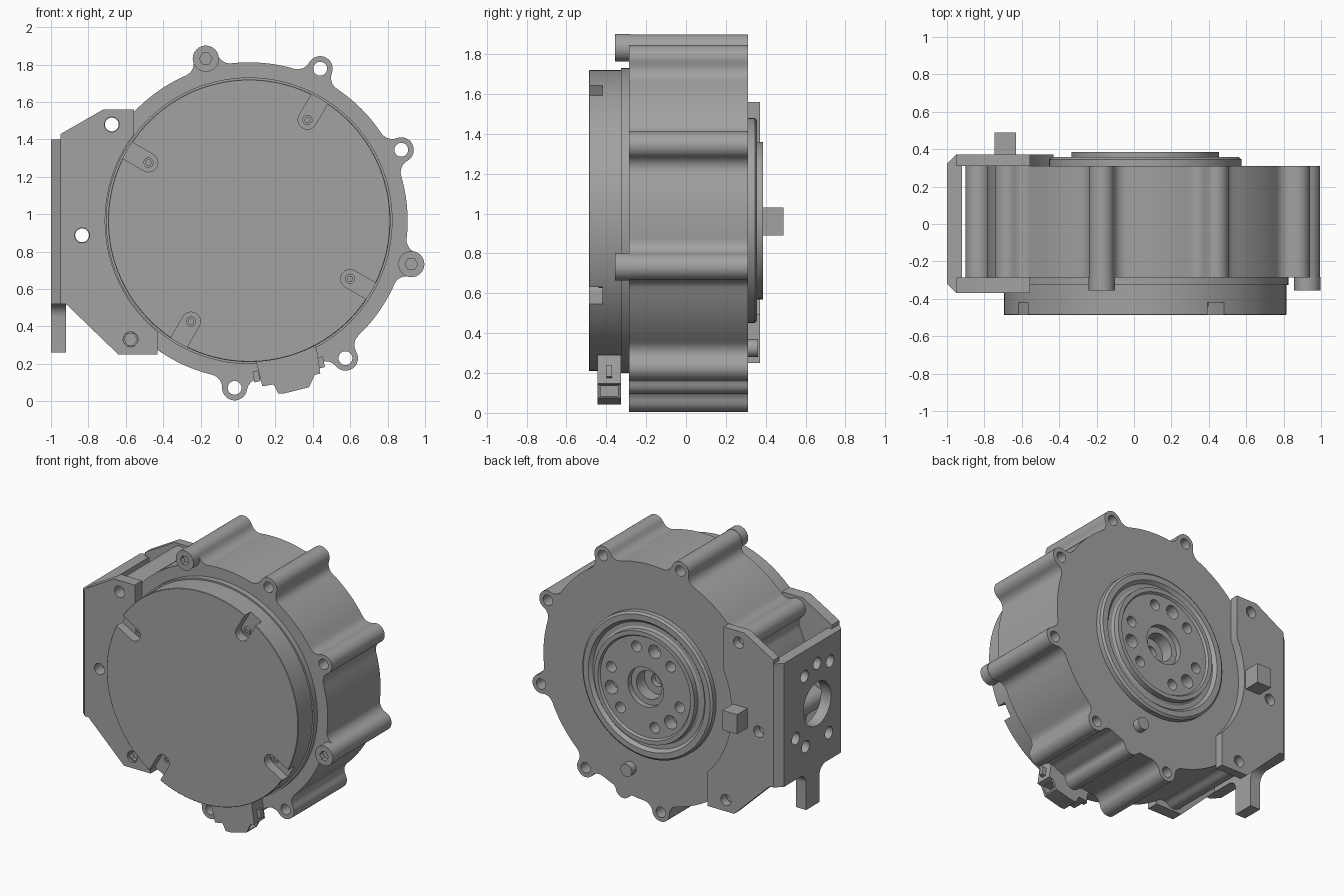
import bpy, bmesh
from math import sin, cos, pi, radians, acos, atan2, hypot

if "Cube" in bpy.data.objects:
    bpy.data.objects.remove(bpy.data.objects["Cube"])

grey = bpy.data.materials.new("machined_grey")
grey.use_nodes = True
GREY = (0.36, 0.36, 0.36, 1)
grey.diffuse_color = GREY
grey.node_tree.nodes["Principled BSDF"].inputs["Base Color"].default_value = GREY

CX, CZ = 0.06, 0.965          # motor axis
LUG_R = 0.897                 # bolt circle
LUGS = [25 + 40 * k for k in range(9)]
AXES = {"x": lambda u, v, w: (w, u, v),
        "y": lambda u, v, w: (u, w, v),
        "z": lambda u, v, w: (u, v, w)}


def finish(name, bm):
    bmesh.ops.recalc_face_normals(bm, faces=bm.faces)
    me = bpy.data.meshes.new(name)
    bm.to_mesh(me)
    bm.free()
    me.materials.append(grey)
    ob = bpy.data.objects.new(name, me)
    bpy.context.collection.objects.link(ob)
    return ob


def prism(name, pts, a, b, axis="y"):
    bm = bmesh.new()
    lo, hi = [[bm.verts.new(AXES[axis](u, v, w)) for u, v in pts] for w in (a, b)]
    bm.faces.new(lo)
    bm.faces.new(hi)
    for i in range(len(pts)):
        j = (i + 1) % len(pts)
        bm.faces.new((lo[i], lo[j], hi[j], hi[i]))
    return finish(name, bm)


def arc(cx, cy, r, a0, a1, n):
    return [(cx + r * cos(a0 + (a1 - a0) * i / n), cy + r * sin(a0 + (a1 - a0) * i / n))
            for i in range(n + 1)]


def rod(name, x, z, r, a, b, axis="y", n=24):
    return prism(name, arc(x, z, r, 0, 2 * pi, n)[:-1], a, b, axis)


def lathe(name, profile, n=96):
    """Revolve (radius, y) points around the motor axis."""
    bm = bmesh.new()
    rings = []
    for r, y in profile:
        if r == 0:
            rings.append([bm.verts.new((CX, y, CZ))] * n)
        else:
            rings.append([bm.verts.new((CX + r * cos(2 * pi * i / n), y, CZ + r * sin(2 * pi * i / n)))
                          for i in range(n)])
    for p, q in zip(rings, rings[1:]):
        for i in range(n):
            j = (i + 1) % n
            bm.faces.new(list(dict.fromkeys((p[i], p[j], q[j], q[i]))))
    return finish(name, bm)


def cut(ob, cutters):
    bm = bmesh.new()
    for c in cutters:
        bm.from_mesh(c.data)
        bpy.data.objects.remove(c)
    tool = finish("cutter", bm)
    tool.hide_render = True
    mod = ob.modifiers.new("cut", "BOOLEAN")
    mod.operation, mod.solver, mod.object = "DIFFERENCE", "EXACT", tool
    bpy.context.view_layer.objects.active = ob
    bpy.ops.object.modifier_apply(modifier="cut")
    bpy.data.objects.remove(tool)


def polar(r, deg):
    return CX + r * cos(radians(deg)), CZ + r * sin(radians(deg))


def lug_hole(deg, a, b, r=0.037):
    return rod("hole", *polar(LUG_R, deg), r, a, b)


# Housing outline: circle with filleted lugs
def outline(R, lobes):
    pts = []
    for n, (deg, d, r, f) in enumerate(lobes):
        t, D = radians(deg), R + f
        alpha = acos((D * D + d * d - (f + r) ** 2) / (2 * D * d))
        lx, lz = polar(d, deg)
        ends = []
        for s in (-1, 1):
            fx, fz = CX + D * cos(t + s * alpha), CZ + D * sin(t + s * alpha)
            a0 = t + s * alpha + pi
            a1 = atan2(lz - fz, lx - fx)
            delta = (a1 - a0 + pi) % (2 * pi) - pi
            ends.append((arc(fx, fz, f, a0, a0 + delta, 6), a1 + pi))
        (fil0, b0), (fil1, b1) = ends
        pts += fil0 + arc(lx, lz, r, b0, b0 + (b1 - b0) % (2 * pi), 16)[1:-1] + fil1[::-1]
        nxt = lobes[(n + 1) % len(lobes)]
        nd, nr, nf = nxt[1:]
        nalpha = acos(((R + nf) ** 2 + nd * nd - (nf + nr) ** 2) / (2 * (R + nf) * nd))
        start = t + alpha
        span = (radians(nxt[0]) - nalpha - start) % (2 * pi)
        pts += arc(CX, CZ, R, start, start + span, 10)[1:-1]
    return pts


lobes = [(d, LUG_R, 0.067, 0.07) for d in LUGS] + [(285, 0.84, 0.06, 0.04)]
housing = prism("housing", outline(0.847, sorted(lobes)), -0.285, 0.31)
cut(housing, [lug_hole(d, -0.4, 0.4) for d in LUGS] + [rod("pocket", CX, CZ, 0.455, 0.15, 0.4, n=96)])

# Front cover with four radial screw slots
cover = lathe("front_cover", [(0, -0.487), (0.752, -0.487), (0.755, -0.484), (0.755, -0.325),
                              (0.766, -0.325), (0.766, -0.28), (0, -0.28)], 128)
slots = []
for deg in (60, 150, 240, 330):
    t = radians(deg)
    x, z = polar(0.622, deg)
    end = arc(x, z, 0.05, t + pi / 2, t + 3 * pi / 2, 12)
    far = [(px + 0.25 * cos(t), pz + 0.25 * sin(t)) for px, pz in (end[-1], end[0])]
    slots.append(prism("slot", end + far, -0.6, -0.42))
    screw = rod("cover_screw", x, z, 0.027, -0.44, -0.41)
    cut(screw, [rod("socket", x, z, 0.015, -0.5, -0.43, n=6)])
cut(cover, slots)

# Output hub with stepped bore and bolt pattern
hub = lathe("output_hub", [(0, 0.16), (0.45, 0.16), (0.45, 0.31), (0.515, 0.31), (0.515, 0.345),
                           (0.5, 0.357), (0.46, 0.357), (0.44, 0.335), (0.41, 0.335), (0.395, 0.345),
                           (0.395, 0.385), (0.365, 0.385), (0.355, 0.37), (0.14, 0.37), (0.14, 0.33),
                           (0.1, 0.33), (0.1, 0.24), (0.045, 0.24), (0.045, 0.2), (0, 0.2)])
cut(hub, [rod("hole", *polar(0.28, base + off), 0.038 if off else 0.048, 0.28, 0.5)
          for base in (-15, 105, 225) for off in (-30, 0, 30)])

# Locating peg on the back
rod("back_peg", 0.22, 0.325, 0.045, 0.3, 0.36)


# Side bracket: two cheek plates, a drilled wall and a tab
def cheek(name, r, x_top, x_low, a, b):
    t0 = acos((x_top - CX) / r)
    t1 = 2 * pi - acos((x_low - CX) / r)
    pts = [(x_low, 0.25), (-0.64, 0.25), (-0.92, 0.52), (-0.95, 0.52), (-0.95, 1.428),
           (-0.72, 1.56), (x_top, 1.56)] + arc(CX, CZ, r, t0, t1, 32)
    ob = prism(name, pts, a, b)
    cut(ob, [lug_hole(d, -0.6, 0.6, 0.04) for d in (145, 185, 225)])


cheek("bracket_front_plate", 0.77, -0.555, -0.43, -0.37, -0.286)
cheek("bracket_back_plate", 0.68, -0.555, -0.43, 0.311, 0.372)

wall = prism("bracket_wall", [(-0.95, -0.37), (-1, -0.32), (-1, 0.322), (-0.95, 0.372),
                              (-0.92, 0.372), (-0.92, -0.37)], 0.52, 1.4, "z")
wy, wz = -0.05, 0.97
wall_holes = [rod("hole", wy, wz, 0.155, -1.1, -0.8, "x", 40)]
for deg in (60, 90, 120, -33, -63, -117):
    wall_holes.append(rod("hole", wy + 0.288 * cos(radians(deg)), wz + 0.288 * sin(radians(deg)),
                          0.043, -1.1, -0.8, "x"))
cut(wall, wall_holes)

tab_side = [(0.075, 0.26)] + arc(0.145, 0.45, 0.07, pi, pi / 2, 8)
prism("bracket_tab", tab_side + [(-u, v) for u, v in tab_side[::-1]], -1, -0.92, "x")

# Square stop block on the back
prism("stop_block", [(-0.745, 0.89), (-0.63, 0.89), (-0.63, 1.03), (-0.745, 1.03)], 0.32, 0.49)

# Socket head bolts
for deg, r, a in ((105, 0.07, -0.355), (-15, 0.07, -0.355), (225, 0.039, -0.355)):
    x, z = polar(LUG_R, deg)
    bolt = rod("socket_bolt", x, z, r, a, -0.284, n=32)
    cut(bolt, [rod("socket", x, z, 0.034, -0.5, a + 0.035, n=6)])
    rod("bolt_shank", x, z, 0.034, -0.29, 0.2)

# Cable connector under the cover
connector = prism("connector", [(0.09, 0.24), (0.13, 0.08), (0.19, 0.09), (0.215, 0.042), (0.25, 0.042),
                                (0.38, 0.075), (0.41, 0.14), (0.44, 0.148), (0.42, 0.29), (0.3, 0.3)],
                    -0.445, -0.325)
cut(connector, [prism("socket", [(0.34, 0.085), (0.5, 0.085), (0.5, 0.135), (0.34, 0.135)], -0.43, -0.34)])
for x, z in ((0.1, 0.135), (0.445, 0.21)):
    prism("connector_clip", [(x - 0.012, z - 0.035), (x + 0.02, z - 0.027),
                             (x + 0.008, z + 0.03), (x - 0.022, z + 0.022)], -0.4, -0.37)

# Smooth round surfaces, keep machined edges sharp
bpy.ops.object.select_all(action="DESELECT")
for ob in bpy.context.collection.objects:
    if ob.type == "MESH" and ob.data.materials and ob.data.materials[0] == grey:
        ob.select_set(True)
        bpy.context.view_layer.objects.active = ob
bpy.ops.object.shade_smooth_by_angle(angle=radians(30))
